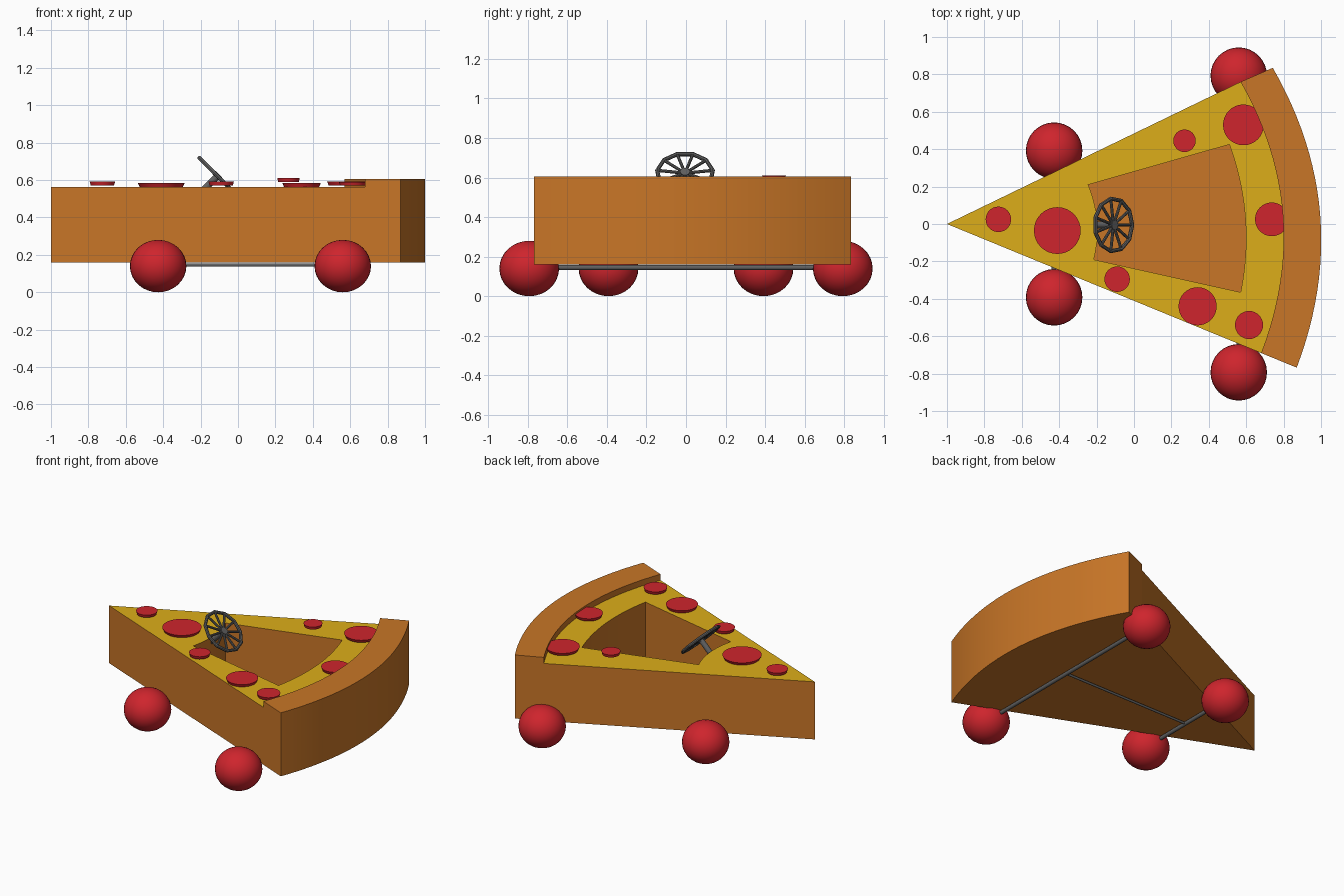
import bpy, bmesh, math
from mathutils import Vector

if "Cube" in bpy.data.objects:
    bpy.data.objects.remove(bpy.data.objects["Cube"])


def material(name, rgb):
    m = bpy.data.materials.new(name)
    m.diffuse_color = (*rgb, 1)
    m.use_nodes = True
    m.node_tree.nodes["Principled BSDF"].inputs["Base Color"].default_value = m.diffuse_color
    return m


BROWN = material("crust_brown", (0.58, 0.18, 0.02))
YELLOW = material("cheese_yellow", (0.72, 0.42, 0.01))
RED = material("sauce_red", (0.62, 0.018, 0.026))
GREY = material("dark_metal", (0.12, 0.12, 0.12))


def smooth(ob):
    bpy.ops.object.select_all(action='DESELECT')
    ob.select_set(True)
    bpy.context.view_layer.objects.active = ob
    bpy.ops.object.shade_smooth_by_angle(angle=math.radians(30))


def arc(a, b, sag, n=24):
    """Shallow arc from a to b, bulging to the right of its direction."""
    a, b = Vector(a), Vector(b)
    d = b - a
    side = Vector((d.y, -d.x)).normalized()
    return [a + d * t + side * (4 * sag * t * (1 - t))
            for t in (i / n for i in range(n + 1))]


def prism(name, outline, z0, z1, mat):
    """Extrude a counter-clockwise outline from z0 to z1."""
    bm = bmesh.new()
    lo = [bm.verts.new((p[0], p[1], z0)) for p in outline]
    hi = [bm.verts.new((p[0], p[1], z1)) for p in outline]
    bm.faces.new(lo[::-1])
    bm.faces.new(hi)
    for i in range(len(lo)):
        j = (i + 1) % len(lo)
        bm.faces.new((lo[i], lo[j], hi[j], hi[i]))
    me = bpy.data.meshes.new(name)
    bm.to_mesh(me)
    bm.free()
    ob = bpy.data.objects.new(name, me)
    bpy.context.collection.objects.link(ob)
    me.materials.append(mat)
    return ob


def rod(name, a, b, r, sides=16):
    a, b = Vector(a), Vector(b)
    bpy.ops.mesh.primitive_cylinder_add(
        vertices=sides, radius=r, depth=(b - a).length, location=(a + b) / 2,
        rotation=(b - a).to_track_quat('Z', 'Y').to_euler())
    ob = bpy.context.object
    ob.name = name
    ob.data.materials.append(GREY)
    return ob


# Slice body with the seat well cut out
inner = arc((0.68, -0.69), (0.57, 0.76), 0.171)
body = prism("slice_body", [Vector((-1, 0))] + inner, 0.16, 0.563, BROWN)
well = (arc((0.57, -0.365), (0.51, 0.425), 0.055)
        + arc((-0.215, -0.19), (-0.245, 0.21), 0.033)[::-1])
cutter = prism("well_cutter", well, 0.18, 0.8, BROWN)
cutter.hide_render = True
mod = body.modifiers.new("well", 'BOOLEAN')
mod.operation = 'DIFFERENCE'
mod.solver = 'EXACT'
mod.object = cutter
bpy.context.view_layer.objects.active = body
bpy.ops.object.modifier_apply(modifier=mod.name)
bpy.data.objects.remove(cutter)

# Cheese colour on the top face only
body.data.materials.clear()
body.data.materials.append(BROWN)
body.data.materials.append(YELLOW)
for f in body.data.polygons:
    f.material_index = int(f.normal.z > 0.9 and f.center.z > 0.5)
smooth(body)

# Raised crust along the wide end
outer = arc((0.87, -0.768), (0.742, 0.835), 0.19)
smooth(prism("crust", outer + inner[::-1], 0.16, 0.605, BROWN))

# Sausage discs: x, y, radius, top height
discs = [(-0.725, 0.025, 0.068, 0.592), (-0.41, -0.035, 0.125, 0.583),
         (-0.09, -0.295, 0.068, 0.592), (0.27, 0.445, 0.06, 0.61),
         (0.34, -0.44, 0.102, 0.583), (0.585, 0.53, 0.109, 0.592),
         (0.615, -0.54, 0.075, 0.59), (0.737, 0.025, 0.09, 0.592)]
for x, y, r, top in discs:
    bpy.ops.mesh.primitive_cone_add(vertices=32, radius1=r * 0.92, radius2=r,
                                    depth=0.02, location=(x, y, top - 0.01))
    disc = bpy.context.object
    disc.name = "topping_disc"
    disc.data.materials.append(RED)
    smooth(disc)

# Ball wheels and axles
for label, x, y in (("front", -0.427, 0.392), ("rear", 0.56, 0.793)):
    for s in (-1, 1):
        bpy.ops.mesh.primitive_uv_sphere_add(segments=32, ring_count=16, radius=1,
                                             location=(x, s * y, 0.14))
        wheel = bpy.context.object
        wheel.name = label + "_wheel"
        wheel.scale = (0.151, 0.151, 0.14)
        wheel.data.materials.append(RED)
        smooth(wheel)
    smooth(rod(label + "_axle", (x, -y, 0.145), (x, y, 0.145), 0.013))
smooth(rod("axle_link", (-0.427, 0, 0.145), (0.56, 0, 0.145), 0.008))

# Steering wheel tilted 45 degrees: rim, spokes and column
N, R = 11, 0.142
centre = Vector((-0.11, -0.005, 0.622))
up = Vector((-1, 0, 1)).normalized()
normal = Vector((1, 0, 1)).normalized()
across = Vector((0, 1, 0))
bpy.ops.mesh.primitive_torus_add(
    major_segments=N, minor_segments=8, major_radius=R, minor_radius=0.011,
    location=centre, rotation=(0, math.radians(45), 0))
rim = bpy.context.object
rim.name = "steering_rim"
rim.data.materials.append(GREY)
for i in range(N):
    a = 2 * math.pi * i / N
    tip = centre + R * (-up * math.cos(a) + across * math.sin(a))
    rod("steering_spoke", centre, tip, 0.008, 8)
rod("steering_hub", centre - normal * 0.012, centre + normal * 0.012, 0.025)
rod("steering_column", centre, centre - normal * 0.16, 0.018)
